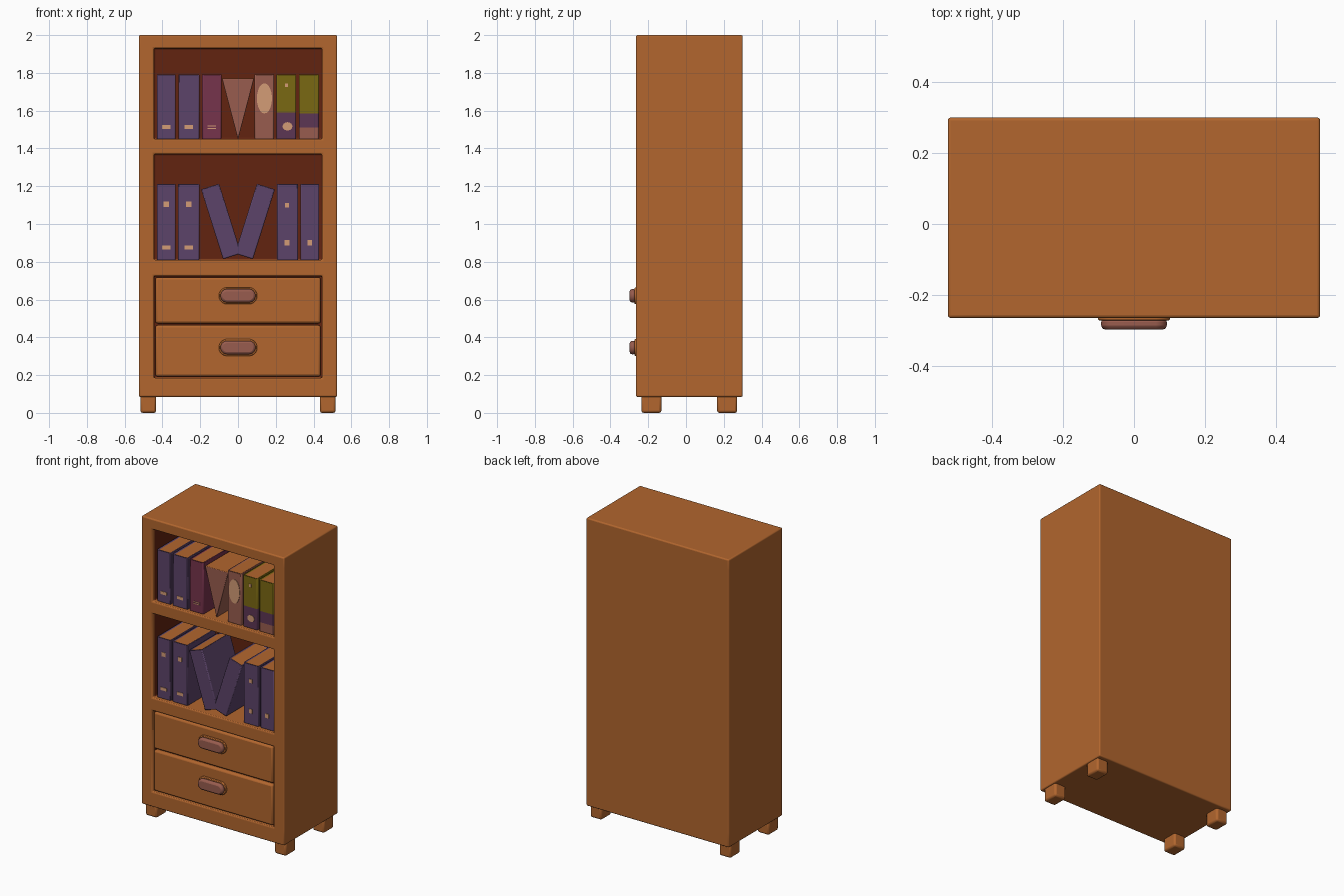
import bpy, bmesh, math
from mathutils import Matrix, Vector

cube = bpy.data.objects.get("Cube")
if cube:
    bpy.data.objects.remove(cube, do_unlink=True)


def srgb(r, g, b):
    return [((c / 255 + 0.055) / 1.055) ** 2.4 for c in (r, g, b)] + [1.0]


def material(name, rgb):
    m = bpy.data.materials.new(name)
    m.use_nodes = True
    m.diffuse_color = srgb(*rgb)
    m.node_tree.nodes["Principled BSDF"].inputs["Base Color"].default_value = m.diffuse_color
    return m


WOOD = material("warm wood", (178, 102, 46))
DARK = material("dark interior", (98, 36, 16))
PURPLE = material("purple cover", (92, 68, 106))
WINE = material("wine cover", (118, 51, 76))
MAUVE = material("dusty mauve", (152, 92, 78))
OLIVE = material("olive cover", (122, 104, 18))
PLUM = material("plum band", (92, 54, 84))
CREAM = material("cream label", (212, 156, 118))


def finish(name, bm, mats, bevel=0.0, segments=2):
    """Turn a bmesh into a softly bevelled object."""
    me = bpy.data.meshes.new(name)
    bmesh.ops.recalc_face_normals(bm, faces=bm.faces)
    bm.to_mesh(me)
    bm.free()
    for m in mats:
        me.materials.append(m)
    ob = bpy.data.objects.new(name, me)
    bpy.context.collection.objects.link(ob)
    if bevel:
        mod = ob.modifiers.new("soft edges", 'BEVEL')
        mod.width, mod.segments, mod.limit_method = bevel, segments, 'ANGLE'
    bpy.ops.object.select_all(action='DESELECT')
    bpy.context.view_layer.objects.active = ob
    ob.select_set(True)
    bpy.ops.object.shade_smooth_by_angle(angle=math.radians(40))
    return ob


def box_mesh(lo, hi):
    lo, hi = Vector(lo), Vector(hi)
    bm = bmesh.new()
    bmesh.ops.create_cube(bm, size=1, matrix=Matrix.Translation((lo + hi) / 2)
                          @ Matrix.Diagonal((*(hi - lo), 1)))
    return bm


def box(name, lo, hi, mat, bevel=0.0):
    return finish(name, box_mesh(lo, hi), [mat], bevel)


def cut(bm, co, normal):
    bmesh.ops.bisect_plane(bm, geom=bm.verts[:] + bm.edges[:] + bm.faces[:],
                           plane_co=co, plane_no=normal)


# Case: a box whose front is cut into a frame, with its bays pushed inward
FRONT, BACK, INNER = -0.265, 0.30, 0.445
BAYS = [(0.185, 0.725, 0.03), (0.81, 1.37, 0.40), (1.45, 1.93, 0.40)]
LIP = 0.022
bm = box_mesh((-0.525, FRONT, 0.085), (0.525, BACK, 2.0))
for x in (-INNER, INNER):
    cut(bm, (x, 0, 0), (1, 0, 0))
for low, high, depth in BAYS:
    for z in (low, high):
        cut(bm, (0, 0, z), (0, 0, 1))
for low, high, depth in BAYS:
    face = [f for f in bm.faces if f.normal.y < -0.9
            and abs(f.calc_center_median().x) < 0.1
            and low < f.calc_center_median().z < high]
    for step in (LIP, depth - LIP):
        new = bmesh.ops.extrude_face_region(bm, geom=face)["geom"]
        bmesh.ops.translate(bm, vec=(0, step, 0),
                            verts=[g for g in new if isinstance(g, bmesh.types.BMVert)])
        bmesh.ops.delete(bm, geom=face, context='FACES')
        face = [g for g in new if isinstance(g, bmesh.types.BMFace)]
bmesh.ops.recalc_face_normals(bm, faces=bm.faces)
for f in bm.faces:
    c = f.calc_center_median()
    inside = abs(c.x) < INNER + 0.01 and 0.15 < c.z < 1.95
    deep = FRONT + LIP + 0.001 < c.y < BACK - 0.01
    f.material_index = int(inside and deep and f.normal.z < 0.5)
finish("case", bm, [WOOD, DARK], 0.014, 3)

# Feet
for sx, side in ((-1, "right"), (1, "left")):
    for y, end in ((-0.183, "front"), (0.218, "back")):
        x = sx * 0.475
        box(f"{end}_{side}_foot", (x - 0.042, y - 0.053, 0),
            (x + 0.042, y + 0.053, 0.1), WOOD, 0.012)


def pill(name, z, y0, y1, half, radius, mat, bevel):
    """Flat-backed bar with round ends, facing the front."""
    bm = bmesh.new()
    ring = []
    for i in range(24):
        a = math.tau * (i + 0.5) / 24
        x = math.copysign(half - radius, math.cos(a)) + radius * math.cos(a)
        ring.append(bm.verts.new((x, y0, z + radius * math.sin(a))))
    base = bm.faces.new(ring)
    new = bmesh.ops.extrude_face_region(bm, geom=[base])["geom"]
    bmesh.ops.translate(bm, vec=(0, y1 - y0, 0),
                        verts=[g for g in new if isinstance(g, bmesh.types.BMVert)])
    finish(name, bm, [mat], bevel)


# Drawers with pulls
for name, low, high, pull in (("lower", 0.193, 0.464, 0.346),
                              ("upper", 0.474, 0.718, 0.62)):
    box(f"{name}_drawer", (-0.438, FRONT + 0.003, low), (0.438, FRONT + 0.04, high), WOOD, 0.012)
    pill(f"{name}_pull_base", pull, FRONT - 0.007, FRONT + 0.01, 0.102, 0.045, WOOD, 0.004)
    pill(f"{name}_pull", pull, -0.298, FRONT, 0.093, 0.036, MAUVE, 0.012)

SPINE, PAGE_END = -0.237, 0.06


def book(name, x0, x1, z0, z1, mats, bands=(), tilt=0.0):
    """Upright book; bands are heights where the cover colour changes, top first."""
    bm = box_mesh((x0, SPINE, z0), (x1, PAGE_END, z1))
    for z in bands:
        cut(bm, (0, 0, z), (0, 0, 1))
    for f in bm.faces:
        f.material_index = sum(f.calc_center_median().z < z for z in bands)
    top = max(bm.faces, key=lambda f: f.calc_center_median().z)
    bmesh.ops.inset_region(bm, faces=[top], thickness=0.013)
    bmesh.ops.translate(bm, vec=(0, 0, -0.008), verts=top.verts)
    top.material_index = len(mats)
    middle = Vector(((x0 + x1) / 2, 0, (z0 + z1) / 2))
    bmesh.ops.rotate(bm, verts=bm.verts, cent=middle, matrix=Matrix.Rotation(tilt, 3, 'Y'))
    return finish(name, bm, [*mats, WOOD], 0.008)


def label(name, x, z, w, h, mat=CREAM):
    box(name, (x - w / 2, SPINE - 0.003, z - h / 2), (x + w / 2, SPINE + 0.003, z + h / 2), mat)


# Upper shelf books
UPPER = [(-0.43, -0.33, [PURPLE], ()), (-0.315, -0.205, [PURPLE], ()),
         (-0.19, -0.088, [WINE], ()), (0.088, 0.19, [MAUVE], ()),
         (0.203, 0.308, [OLIVE, PLUM], (1.59,)),
         (0.322, 0.428, [OLIVE, PLUM, MAUVE], (1.585, 1.51))]
for i, (a, b, mats, bands) in enumerate(UPPER):
    book(f"upper_book_{i + 1}", a, b, 1.447, 1.795, mats, bands)

# Wedge-shaped open book between them
bm = bmesh.new()
tri = bm.faces.new([bm.verts.new((x, SPINE + 0.01, z))
                    for x, z in ((-0.085, 1.77), (0.085, 1.77), (0, 1.447))])
new = bmesh.ops.extrude_face_region(bm, geom=[tri])["geom"]
bmesh.ops.translate(bm, vec=(0, 0.28, 0),
                    verts=[g for g in new if isinstance(g, bmesh.types.BMVert)])
bmesh.ops.recalc_face_normals(bm, faces=bm.faces)
for f in bm.faces:
    f.material_index = int(f.normal.z > 0.9)
finish("wedge_book", bm, [MAUVE, WOOD], 0.004)

# Lower shelf books, the middle pair leaning into a V
for i, (a, b) in enumerate(((-0.43, -0.33), (-0.318, -0.205), (0.207, 0.318), (0.33, 0.43))):
    book(f"lower_book_{i + 1}", a, b, 0.807, 1.215, [PURPLE])
for s, side in ((-1, "right"), (1, "left")):
    book(f"leaning_{side}_book", s * 0.09 - 0.05, s * 0.09 + 0.05, 0.82, 1.21,
         [PURPLE], tilt=s * math.radians(17.5))

# Spine labels
for i, x in enumerate((-0.38, -0.26)):
    label(f"upper_label_{i + 1}", x, 1.513, 0.045, 0.02)
    label(f"lower_label_{i + 1}", x, 0.875, 0.045, 0.02)
    label(f"lower_stamp_{i + 1}", x, 1.105, 0.028, 0.028)
for i, z in enumerate((1.506, 1.518)):
    label(f"wine_line_{i + 1}", -0.138, z, 0.045, 0.005)
for i, x in enumerate((0.26, 0.38)):
    label(f"foot_stamp_{i + 1}", x, 0.9, 0.025, 0.028)
label("side_stamp", 0.26, 1.1, 0.022, 0.025)
label("olive_stamp", 0.257, 1.735, 0.016, 0.02)


def disc(name, x, z, rx, rz):
    bm = bmesh.new()
    bmesh.ops.create_cone(bm, cap_ends=True, segments=20, radius1=1, radius2=1, depth=0.006,
                          matrix=Matrix.Translation((x, SPINE, z))
                          @ Matrix.Diagonal((rx, 1, rz, 1)) @ Matrix.Rotation(math.pi / 2, 4, 'X'))
    finish(name, bm, [CREAM])


# Oval spine patches
disc("mauve_book_patch", 0.14, 1.665, 0.04, 0.08)
disc("olive_book_patch", 0.262, 1.517, 0.026, 0.022)
